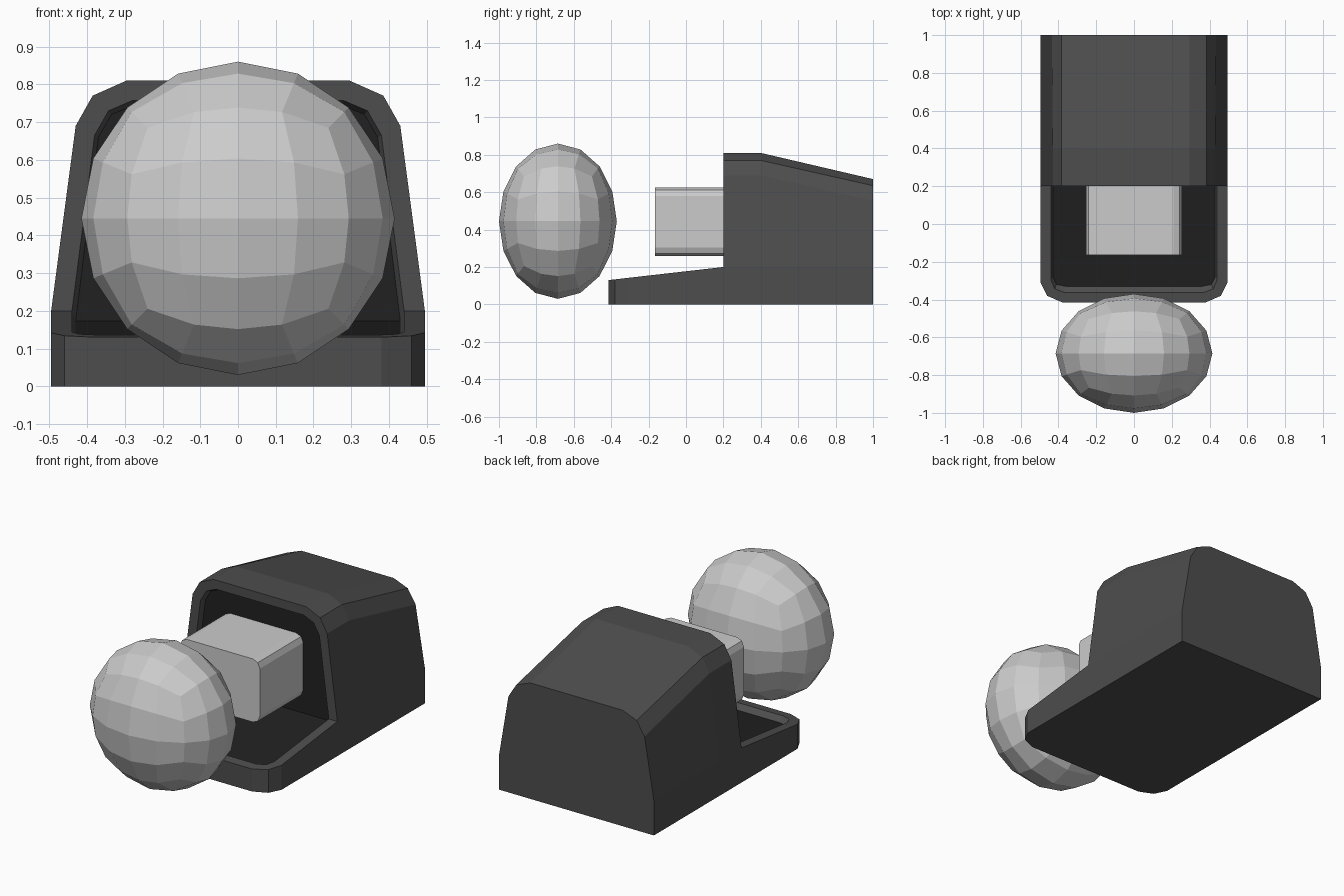
import bpy, bmesh, math

if "Cube" in bpy.data.objects:
    bpy.data.objects.remove(bpy.data.objects["Cube"])


def material(name, v):
    m = bpy.data.materials.new(name)
    m.diffuse_color = (v, v, v, 1)
    m.use_nodes = True
    m.node_tree.nodes["Principled BSDF"].inputs["Base Color"].default_value = m.diffuse_color
    return m


def finish(bm, name, mats=()):
    bmesh.ops.remove_doubles(bm, verts=bm.verts, dist=1e-4)
    bmesh.ops.recalc_face_normals(bm, faces=bm.faces)
    mesh = bpy.data.meshes.new(name)
    bm.to_mesh(mesh)
    bm.free()
    ob = bpy.data.objects.new(name, mesh)
    bpy.context.collection.objects.link(ob)
    for m in mats:
        mesh.materials.append(m)
    return ob


def mirrored(pts):
    return pts + [(-x, y, z) for x, y, z in reversed(pts)]


def tray_z(y):
    return 0.13 + 0.114 * (y + 0.415)


def rim_loop(plan, arch, y, drop=0.0):
    # tray edge lying on the sloped plane, then the upright arch
    return mirrored([(px, py, tray_z(py) - drop) for px, py in plan]
                    + [(ax, y, az) for ax, az in arch])


# Housing: tray and hood share one bent rim around a shallow recess
ARCH = [(0.43, 0.69), (0.385, 0.77), (0.295, 0.81)]
BACK = [(0.435, 0.555), (0.385, 0.635), (0.295, 0.67)]
outer = rim_loop([(0.38, -0.415), (0.46, -0.38), (0.495, -0.31), (0.495, 0.2)], ARCH, 0.2)
inner = rim_loop([(0.37, -0.362), (0.42, -0.343), (0.44, -0.295), (0.44, 0.2)],
                 [(0.38, 0.665), (0.343, 0.73), (0.28, 0.757)], 0.2)
deep = rim_loop([(0.36, -0.33), (0.41, -0.32), (0.43, -0.28), (0.43, 0.23)],
                [(0.37, 0.66), (0.335, 0.72), (0.275, 0.745)], 0.23, 0.03)

bm = bmesh.new()


def face(pts, mat=0):
    bm.faces.new([bm.verts.new(p) for p in pts]).material_index = mat


def ground(p):
    return (p[0], p[1], 0)


n = len(outer)
tray = list(range(n - 4, n)) + list(range(4))
for a, b in ((outer, inner), (inner, deep)):
    for i in range(n):
        j = (i + 1) % n
        face((a[i], a[j], b[j], b[i]))
for i, j in zip(tray, tray[1:]):
    face((ground(outer[i]), ground(outer[j]), outer[j], outer[i]))
face([deep[i] for i in tray], 1)
face(deep[3:n - 3], 1)

# Hood lofted backwards from the rim
sections = [mirrored([(0.495, y, 0), (0.495, y, 0.2)] + [(x, y, z) for x, z in arch])
            for y, arch in ((0.2, ARCH), (0.4, ARCH), (1.0, BACK))]
sections[0][1] = outer[3]
sections[0][-2] = outer[n - 4]
for a, b in zip(sections, sections[1:]):
    for i in range(len(a) - 1):
        face((a[i], a[i + 1], b[i + 1], b[i]))
face(sections[-1])
face([ground(outer[i]) for i in tray]
     + [s[0] for s in sections[1:]] + [s[-1] for s in reversed(sections[1:])])
finish(bm, "housing", [material("dark_grey", 0.075), material("recess_black", 0.015)])

# Block: box with softened lengthwise edges
bm = bmesh.new()
bmesh.ops.create_cube(bm, size=1)
for v in bm.verts:
    v.co.x *= 0.51
    v.co.y = v.co.y * 0.395 + 0.0325
    v.co.z = v.co.z * 0.365 + 0.4425
edges = [e for e in bm.edges if abs(e.verts[0].co.y - e.verts[1].co.y) > 0.1]
bmesh.ops.bevel(bm, geom=edges, offset=0.045, segments=2, profile=0.5, affect='EDGES')
finish(bm, "block")

# Ball: flattened quad sphere, four faces per cube edge
bm = bmesh.new()
bmesh.ops.create_cube(bm, size=2)
bmesh.ops.subdivide_edges(bm, edges=bm.edges[:], cuts=3, use_grid_fill=True)
for v in bm.verts:
    for k in range(3):
        v.co[k] = math.tan(v.co[k] * math.pi / 4)
    v.co.normalize()
    v.co = (v.co.x * 0.415, v.co.y * 0.315 - 0.685, v.co.z * 0.415 + 0.445)
finish(bm, "ball")
